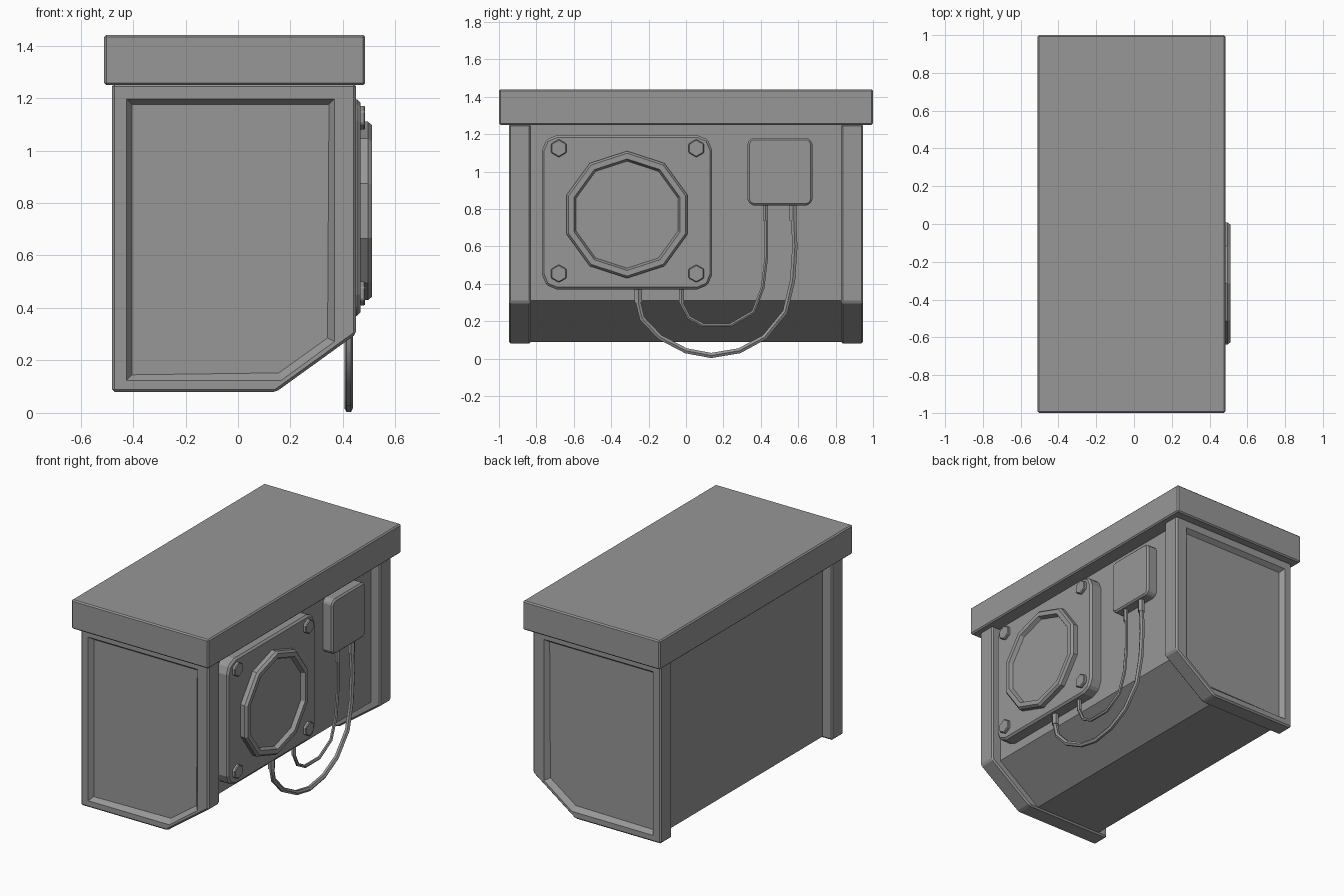
import bpy, bmesh, math
from mathutils import Vector

if "Cube" in bpy.data.objects:
    bpy.data.objects.remove(bpy.data.objects["Cube"], do_unlink=True)

grey = bpy.data.materials.new("plain grey")
grey.use_nodes = True
colour = (0.31, 0.31, 0.31, 1)
grey.diffuse_color = colour
grey.node_tree.nodes["Principled BSDF"].inputs["Base Color"].default_value = colour


def finish(name, bm):
    bmesh.ops.recalc_face_normals(bm, faces=bm.faces)
    mesh = bpy.data.meshes.new(name)
    bm.to_mesh(mesh)
    bm.free()
    mesh.materials.append(grey)
    obj = bpy.data.objects.new(name, mesh)
    bpy.context.collection.objects.link(obj)
    return obj


def prism(outline, axis, start, end, bevel=0.0):
    """Extrude a 2D outline along x (outline in y, z) or along y (outline in x, z)."""
    bm = bmesh.new()
    place = (lambda p, c: (c, p[0], p[1])) if axis == "x" else (lambda p, c: (p[0], c, p[1]))
    a = [bm.verts.new(place(p, start)) for p in outline]
    b = [bm.verts.new(place(p, end)) for p in outline]
    bm.faces.new(a)
    bm.faces.new(b[::-1])
    n = len(outline)
    for i in range(n):
        bm.faces.new((a[i], b[i], b[(i + 1) % n], a[(i + 1) % n]))
    bmesh.ops.recalc_face_normals(bm, faces=bm.faces)
    if bevel:
        # soften the end rims, plus the lengthwise edges when they are sharp
        edges = [e for e in bm.edges if e.calc_face_angle(0) > math.radians(30)
                 and not (n > 6 and e.verts[0] in a and e.verts[1] in b)]
        bmesh.ops.bevel(bm, geom=edges, offset=bevel, segments=1, affect="EDGES")
    return bm


def rectangle(p0, p1, q0, q1):
    return [(p0, q0), (p1, q0), (p1, q1), (p0, q1)]


def rounded(p0, p1, q0, q1, r, steps=2):
    pts = []
    corners = [(p1 - r, q1 - r), (p0 + r, q1 - r), (p0 + r, q0 + r), (p1 - r, q0 + r)]
    for k, (cp, cq) in enumerate(corners):
        for s in range(steps + 1):
            t = math.pi / 2 * (k + s / steps)
            pts.append((cp + r * math.cos(t), cq + r * math.sin(t)))
    return pts


def polygon(cp, cq, r, n):
    return [(cp + r * math.sin(math.tau * i / n), cq + r * math.cos(math.tau * i / n))
            for i in range(n)]


# Cabinet body and overhanging lid
body = [(-0.41, 0.09), (0.08, 0.09), (0.385, 0.31), (0.385, 1.26), (-0.41, 1.26)]
finish("cabinet_body", prism(body, "y", -0.86, 0.86))
finish("lid", prism(rectangle(-0.51, 0.485, 1.25, 1.44), "y", -1, 1, 0.008))

# End panels with a sloping recess in the outer face
panel = [(-0.48, 0.08), (0.145, 0.08), (0.45, 0.30), (0.45, 1.255), (-0.48, 1.255)]
recess = [(-0.425, 0.124), (0.165, 0.124), (0.368, 0.272), (0.368, 1.197), (-0.425, 1.197)]
for name, side in (("front", -1), ("back", 1)):
    bm = prism(panel, "y", side * 0.83, side * 0.947, 0.01)
    outer = max(bm.faces, key=lambda f: f.calc_center_median().y * side)
    bmesh.ops.inset_region(bm, faces=[outer], thickness=0.04)
    for v in outer.verts:
        near = min(recess, key=lambda p: (Vector(p) - Vector((v.co.x, v.co.z))).length)
        v.co.x, v.co.z = near
    bm.normal_update()
    bmesh.ops.inset_region(bm, faces=[outer], thickness=0.03, depth=-0.03)
    finish(name + "_end_panel", bm)

# Fan mounting plate and its four bolts
finish("fan_plate", prism(rounded(-0.77, 0.14, 0.37, 1.195, 0.08), "x", 0.37, 0.466, 0.012))
for y in (-0.68, 0.055):
    for z in (0.455, 1.125):
        finish("plate_bolt", prism(polygon(y, z, 0.048, 6), "x", 0.455, 0.485, 0.005))

# Ten-sided fan ring with a sunken disc
bm = bmesh.new()
profile = [(0.34, 0.45), (0.34, 0.495), (0.328, 0.51), (0.298, 0.51), (0.286, 0.485)]
loops = [[bm.verts.new((x, y, z)) for y, z in polygon(-0.315, 0.77, r, 10)] for r, x in profile]
for low, high in zip(loops, loops[1:]):
    for i in range(10):
        j = (i + 1) % 10
        bm.faces.new((low[i], low[j], high[j], high[i]))
bm.faces.new(loops[-1])
bm.faces.new(loops[0])
finish("fan_ring", bm)

# Junction box
finish("junction_box", prism(rounded(0.33, 0.675, 0.82, 1.18, 0.03), "x", 0.37, 0.455, 0.01))


def cable(name, path, radius):
    data = bpy.data.curves.new(name, "CURVE")
    data.dimensions = "3D"
    data.bevel_depth = radius
    data.bevel_resolution = 1
    data.use_fill_caps = True
    spline = data.splines.new("POLY")
    spline.points.add(len(path) - 1)
    for point, (y, z) in zip(spline.points, path):
        point.co = (0.422, y, z, 1)
    data.materials.append(grey)
    obj = bpy.data.objects.new(name, data)
    bpy.context.collection.objects.link(obj)
    bpy.ops.object.select_all(action="DESELECT")
    obj.select_set(True)
    bpy.context.view_layer.objects.active = obj
    bpy.ops.object.convert(target="MESH")
    bpy.ops.object.shade_smooth_by_angle(angle=math.radians(50))


# Hanging cables with a collar at each end
cable("thick_cable", [(-0.255, 0.38), (-0.255, 0.30), (-0.235, 0.215), (-0.14, 0.115),
                      (0, 0.042), (0.135, 0.017), (0.285, 0.042), (0.42, 0.115),
                      (0.53, 0.25), (0.57, 0.42), (0.582, 0.6), (0.572, 0.83)], 0.016)
cable("thin_cable", [(-0.025, 0.38), (-0.025, 0.30), (0.015, 0.22), (0.09, 0.18),
                     (0.24, 0.18), (0.36, 0.25), (0.41, 0.38), (0.43, 0.55),
                     (0.43, 0.72), (0.425, 0.83)], 0.011)
for y, low, high, r in ((-0.255, 0.30, 0.38, 0.022), (0.573, 0.74, 0.83, 0.022),
                        (-0.025, 0.30, 0.38, 0.015), (0.425, 0.74, 0.83, 0.015)):
    cable("cable_collar", [(y, low), (y, high)], r)
